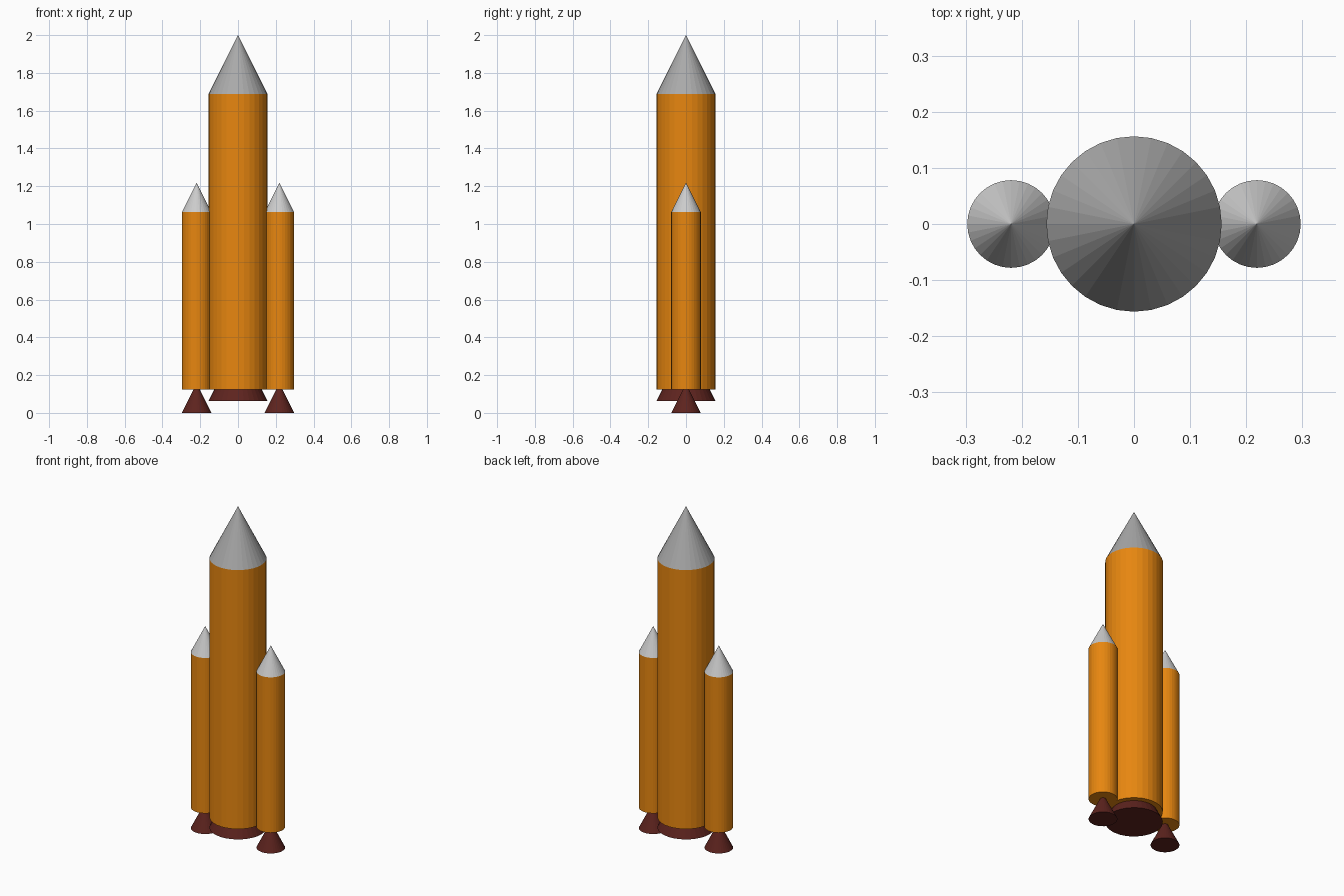
import bpy

if "Cube" in bpy.data.objects:
    bpy.data.objects.remove(bpy.data.objects["Cube"])

SIDES = 32
R_CORE = 0.15625
R_BOOST = R_CORE / 2
X_BOOST = 0.219
Z_BASE = 0.125          # underside of all tanks


def material(name, rgb):
    m = bpy.data.materials.new(name)
    m.diffuse_color = (*rgb, 1)
    m.use_nodes = True
    m.node_tree.nodes["Principled BSDF"].inputs["Base Color"].default_value = m.diffuse_color
    return m


orange = material("orange_tank", (0.80, 0.24, 0.005))
dark_red = material("dark_red_nozzle", (0.11, 0.017, 0.013))
mid_grey = material("mid_grey", (0.40, 0.40, 0.40))
light_grey = material("light_grey", (0.64, 0.64, 0.64))


def finish(name, mat):
    ob = bpy.context.object
    ob.name = name
    ob.data.materials.append(mat)


def tank(name, x, r, z0, z1):
    bpy.ops.mesh.primitive_cylinder_add(vertices=SIDES, radius=r, depth=z1 - z0,
                                        location=(x, 0, (z0 + z1) / 2))
    finish(name, orange)


def cone(name, x, r, z0, mat):
    # every cone is as tall as its base is wide
    bpy.ops.mesh.primitive_cone_add(vertices=SIDES, radius1=r, radius2=0, depth=2 * r,
                                    location=(x, 0, z0 + r))
    finish(name, mat)


def rocket(prefix, x, r, top, nozzle_z, nose_mat):
    tank(prefix + "_tank", x, r, Z_BASE, top)
    cone(prefix + "_nose", x, r, top, nose_mat)
    cone(prefix + "_nozzle", x, r, nozzle_z, dark_red)


# Central core
rocket("core", 0, R_CORE, 1.6875, 0.0625, mid_grey)

# Side boosters
for side, sign in (("left", -1), ("right", 1)):
    rocket(side + "_booster", sign * X_BOOST, R_BOOST, 1.0625, 0.0, light_grey)
